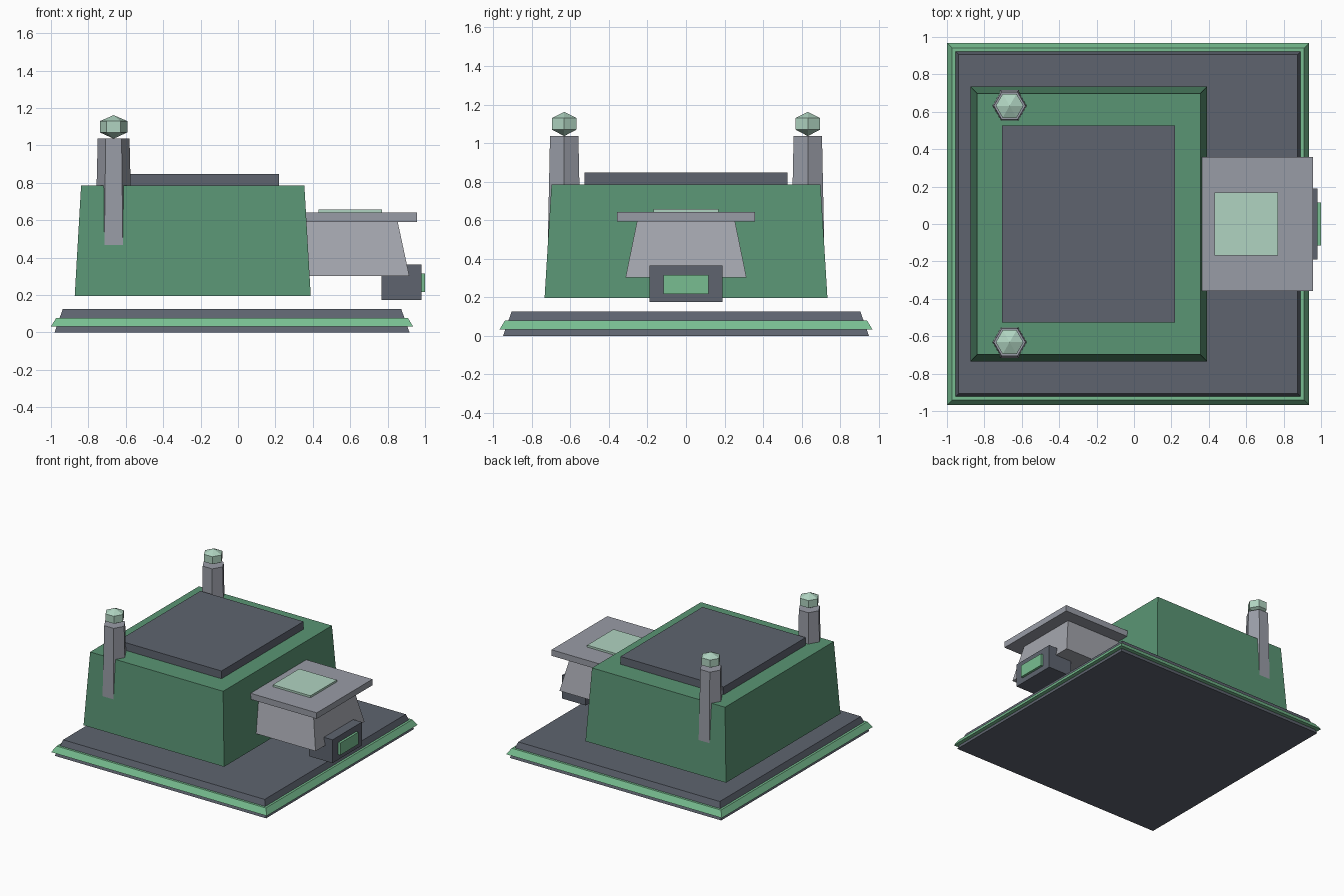
import bpy
import bmesh
from math import cos, sin, tau, sqrt

cube = bpy.data.objects.get("Cube")
if cube:
    bpy.data.objects.remove(cube, do_unlink=True)


def to_linear(c):
    c /= 255
    return c / 12.92 if c <= 0.04045 else ((c + 0.055) / 1.055) ** 2.4


def material(name, *rgb):
    color = tuple(to_linear(c) for c in rgb) + (1.0,)
    mat = bpy.data.materials.new(name)
    mat.use_nodes = True
    mat.diffuse_color = color
    mat.node_tree.nodes["Principled BSDF"].inputs["Base Color"].default_value = color
    return mat


slate = material("dark slate", 94, 100, 111)
wall_green = material("wall green", 90, 149, 116)
trim_green = material("trim green", 120, 190, 145)
pale_green = material("pale green", 176, 212, 193)
stone = material("grey stone", 153, 156, 166)
light_stone = material("light grey stone", 164, 166, 174)


def loft(name, center, rings, sides, mat):
    """Join rings of (z, half x, half y) into a capped solid; a zero ring is a point."""
    bm = bmesh.new()
    # Four-sided rings are turned so that their sides follow the axes
    phase, grow = (0.5, sqrt(2)) if sides == 4 else (0, 1)
    loops = []
    for z, hx, hy in rings:
        loops.append([
            bm.verts.new((center[0] + hx * grow * cos(tau * (i + phase) / sides),
                          center[1] + hy * grow * sin(tau * (i + phase) / sides), z))
            for i in range(sides)])
    for low, high in zip(loops, loops[1:]):
        for i in range(sides):
            j = (i + 1) % sides
            bm.faces.new((low[i], low[j], high[j], high[i]))
    bm.faces.new(loops[0][::-1])
    bm.faces.new(loops[-1])
    bmesh.ops.remove_doubles(bm, verts=bm.verts[:], dist=1e-5)
    bmesh.ops.recalc_face_normals(bm, faces=bm.faces[:])
    mesh = bpy.data.meshes.new(name)
    bm.to_mesh(mesh)
    bm.free()
    mesh.materials.append(mat)
    obj = bpy.data.objects.new(name, mesh)
    bpy.context.collection.objects.link(obj)
    return obj


def block(name, x, y, z, mat):
    """Straight box from (low, high) ranges."""
    center = (sum(x) / 2, sum(y) / 2)
    hx, hy = (x[1] - x[0]) / 2, (y[1] - y[0]) / 2
    return loft(name, center, [(h, hx, hy) for h in z], 4, mat)


# Ground platform with a bright band around it
base = (-0.032, 0)
loft("base_slab", base, [(0, 0.949, 0.949), (0.125, 0.905, 0.905)], 4, slate)
loft("base_trim", base, [(0.032, 0.968, 0.968), (0.078, 0.94, 0.94)], 4, trim_green)

# Main hall and its roof slab
loft("main_hall", (-0.242, 0), [(0.195, 0.631, 0.734), (0.785, 0.597, 0.698)], 4, wall_green)
block("roof_slab", (-0.706, 0.22), (-0.526, 0.526), (0.78, 0.848), slate)

# Entrance annex: walls, flat roof and skylight
annex = (0.6, 0)
loft("annex_walls", annex, [(0.302, 0.316, 0.314), (0.6, 0.252, 0.253)], 4, light_stone)
loft("annex_roof", annex, [(0.592, 0.357, 0.357), (0.641, 0.357, 0.357)], 4, stone)
loft("skylight", annex, [(0.635, 0.169, 0.169), (0.657, 0.169, 0.169)], 4, pale_green)

# Door box with a lit panel
block("door_box", (0.768, 0.981), (-0.189, 0.189), (0.175, 0.364), slate)
block("door_panel", (0.97, 1.0), (-0.116, 0.116), (0.217, 0.315), trim_green)

# Hexagonal pillars topped with faceted lamps
for side, y in (("right", -0.632), ("left", 0.632)):
    spot = (-0.665, y)
    loft(side + "_pillar", spot, [(0.2, 0.105, 0.105), (1.037, 0.085, 0.085)], 6, stone)
    loft(side + "_lamp", spot,
         [(1.036, 0, 0), (1.07, 0.074, 0.074), (1.13, 0.074, 0.074), (1.162, 0, 0)],
         6, pale_green)
